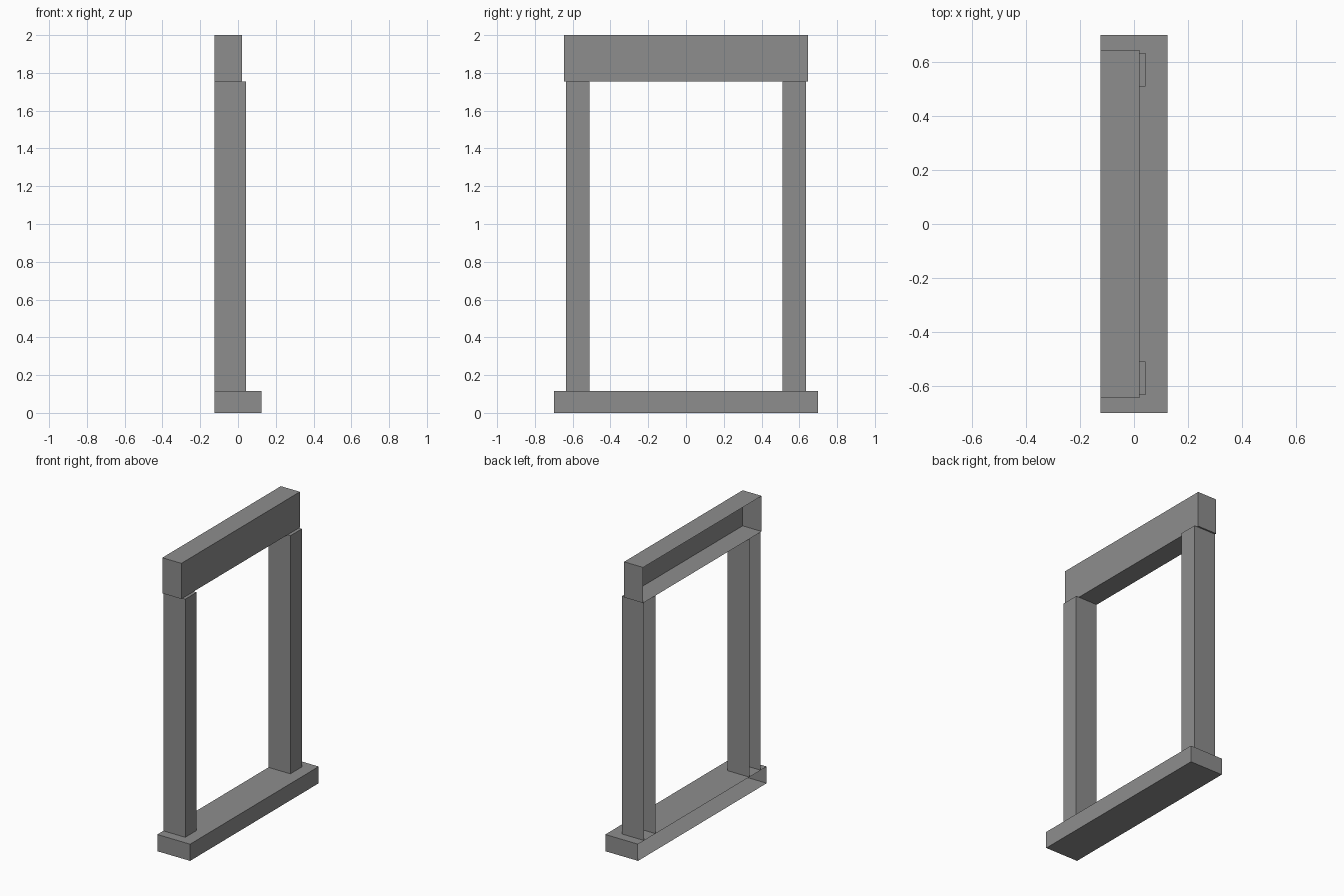
import bpy
import bmesh
from mathutils import Vector

cube = bpy.data.objects.get("Cube")
if cube:
    bpy.data.objects.remove(cube, do_unlink=True)

# One plain stone colour
stone = bpy.data.materials.new("grey_stone")
stone.use_nodes = True
colour = (0.27, 0.27, 0.27, 1)
stone.diffuse_color = colour
stone.node_tree.nodes["Principled BSDF"].inputs["Base Color"].default_value = colour

BACK = -0.125      # wall plane shared by every part
SILL_TOP = 0.115
POST_TOP = 1.755


def open_box(name, front, y_range, z_range):
    """Box standing against the wall plane, with its wall side left open."""
    low = Vector((BACK, y_range[0], z_range[0]))
    high = Vector((front, y_range[1], z_range[1]))
    bm = bmesh.new()
    bmesh.ops.create_cube(bm, size=1)
    for v in bm.verts:
        v.co = (low + high) / 2 + v.co * (high - low)
    bm.normal_update()
    wall_side = [f for f in bm.faces if f.normal.x < -0.5]
    bmesh.ops.delete(bm, geom=wall_side, context='FACES_ONLY')
    mesh = bpy.data.meshes.new(name)
    bm.to_mesh(mesh)
    bm.free()
    mesh.materials.append(stone)
    obj = bpy.data.objects.new(name, mesh)
    bpy.context.collection.objects.link(obj)
    return obj


# Sill, two upright posts and the lintel across them
open_box("sill", 0.125, (-0.70, 0.70), (0, SILL_TOP))
for name, side in (("front_post", -1), ("back_post", 1)):
    open_box(name, 0.042, sorted((side * 0.51, side * 0.634)), (SILL_TOP, POST_TOP))
open_box("lintel", 0.02, (-0.645, 0.645), (POST_TOP, 2))
